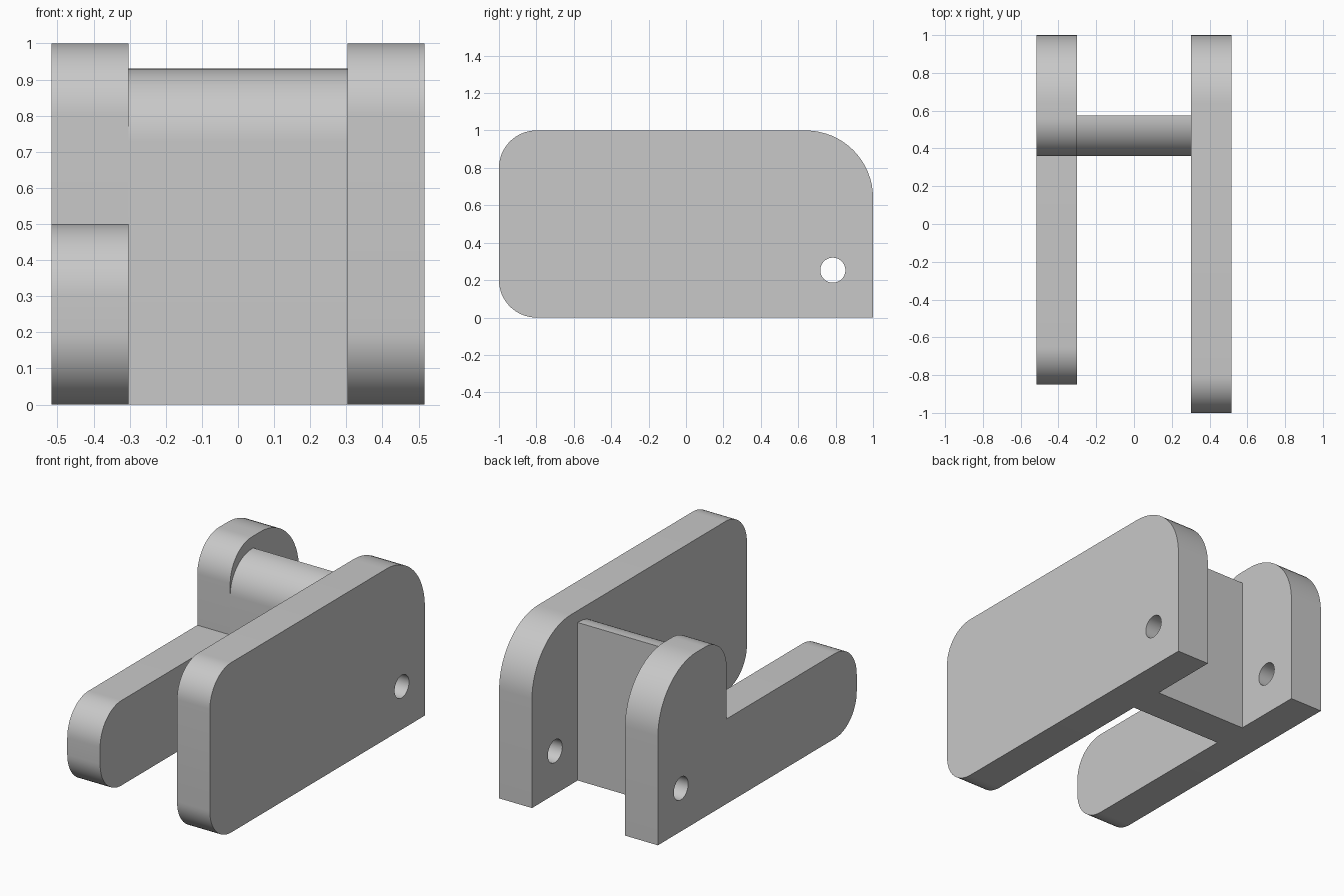
import bpy
import bmesh
import math
from mathutils import Vector

if "Cube" in bpy.data.objects:
    bpy.data.objects.remove(bpy.data.objects["Cube"], do_unlink=True)

grey = bpy.data.materials.new("plain_grey")
grey.use_nodes = True
colour = (0.58, 0.58, 0.58, 1)
grey.diffuse_color = colour
grey.node_tree.nodes["Principled BSDF"].inputs["Base Color"].default_value = colour

INNER, OUTER = 0.303, 0.517    # plate faces, distance from the centre
FRONT, RISE = 0.36, 0.5        # step in the short plate
SMALL, LARGE = 0.2, 0.36       # corner radii


def rounded(corners, steps=16):
    """Outline with right-angled corners (y, z, radius) rounded off."""
    points = []
    for i, (y, z, r) in enumerate(corners):
        p = Vector((y, z))
        if r == 0:
            points.append(p)
            continue
        to_prev = (Vector(corners[i - 1][:2]) - p).normalized()
        to_next = (Vector(corners[(i + 1) % len(corners)][:2]) - p).normalized()
        centre = p + r * (to_prev + to_next)
        for k in range(steps + 1):
            a = math.pi / 2 * k / steps
            points.append(centre - r * (to_next * math.cos(a) + to_prev * math.sin(a)))
    return points


def extrude_across(name, corners, x0, x1):
    """Solid made by sweeping a side outline from x0 to x1."""
    bm = bmesh.new()
    face = bm.faces.new([bm.verts.new((x0, p.x, p.y)) for p in rounded(corners)])
    swept = bmesh.ops.extrude_face_region(bm, geom=[face])
    moved = [g for g in swept["geom"] if isinstance(g, bmesh.types.BMVert)]
    bmesh.ops.translate(bm, verts=moved, vec=(x1 - x0, 0, 0))
    bmesh.ops.recalc_face_normals(bm, faces=bm.faces)
    mesh = bpy.data.meshes.new(name)
    bm.to_mesh(mesh)
    bm.free()
    mesh.materials.append(grey)
    obj = bpy.data.objects.new(name, mesh)
    bpy.context.collection.objects.link(obj)
    return obj


# Tall plate on the left, short stepped plate on the right
tall_plate = extrude_across("tall_plate", [
    (-1, 0, SMALL), (1, 0, 0), (1, 1, LARGE), (-1, 1, SMALL)], INNER, OUTER)
stepped_plate = extrude_across("stepped_plate", [
    (-0.85, 0, SMALL), (1, 0, 0), (1, 1, LARGE), (FRONT, 1, SMALL),
    (FRONT, RISE, 0), (-0.85, RISE, SMALL)], -OUTER, -INNER)

# Wall joining the plates, rounded along its front top edge
cross_wall = extrude_across("cross_wall", [
    (FRONT, 0, 0), (0.575, 0, 0), (0.575, 0.93, 0), (FRONT, 0.93, SMALL)], -INNER, INNER)

# Pin hole through both plates
bpy.ops.mesh.primitive_cylinder_add(vertices=48, radius=0.067, depth=2,
                                    location=(0, 0.785, 0.253),
                                    rotation=(0, math.pi / 2, 0))
cutter = bpy.context.object
cutter.name = "hole_cutter"
cutter.hide_render = True
cutter.data.materials.append(grey)
for plate in (tall_plate, stepped_plate):
    cut = plate.modifiers.new("pin_hole", "BOOLEAN")
    cut.operation = "DIFFERENCE"
    cut.solver = "EXACT"
    cut.object = cutter
    bpy.context.view_layer.objects.active = plate
    bpy.ops.object.modifier_apply(modifier=cut.name)
bpy.data.objects.remove(cutter, do_unlink=True)

# Smooth curves, crisp edges
bpy.ops.object.select_all(action="DESELECT")
for part in (tall_plate, stepped_plate, cross_wall):
    part.select_set(True)
bpy.context.view_layer.objects.active = tall_plate
bpy.ops.object.shade_smooth_by_angle(angle=math.radians(30))
